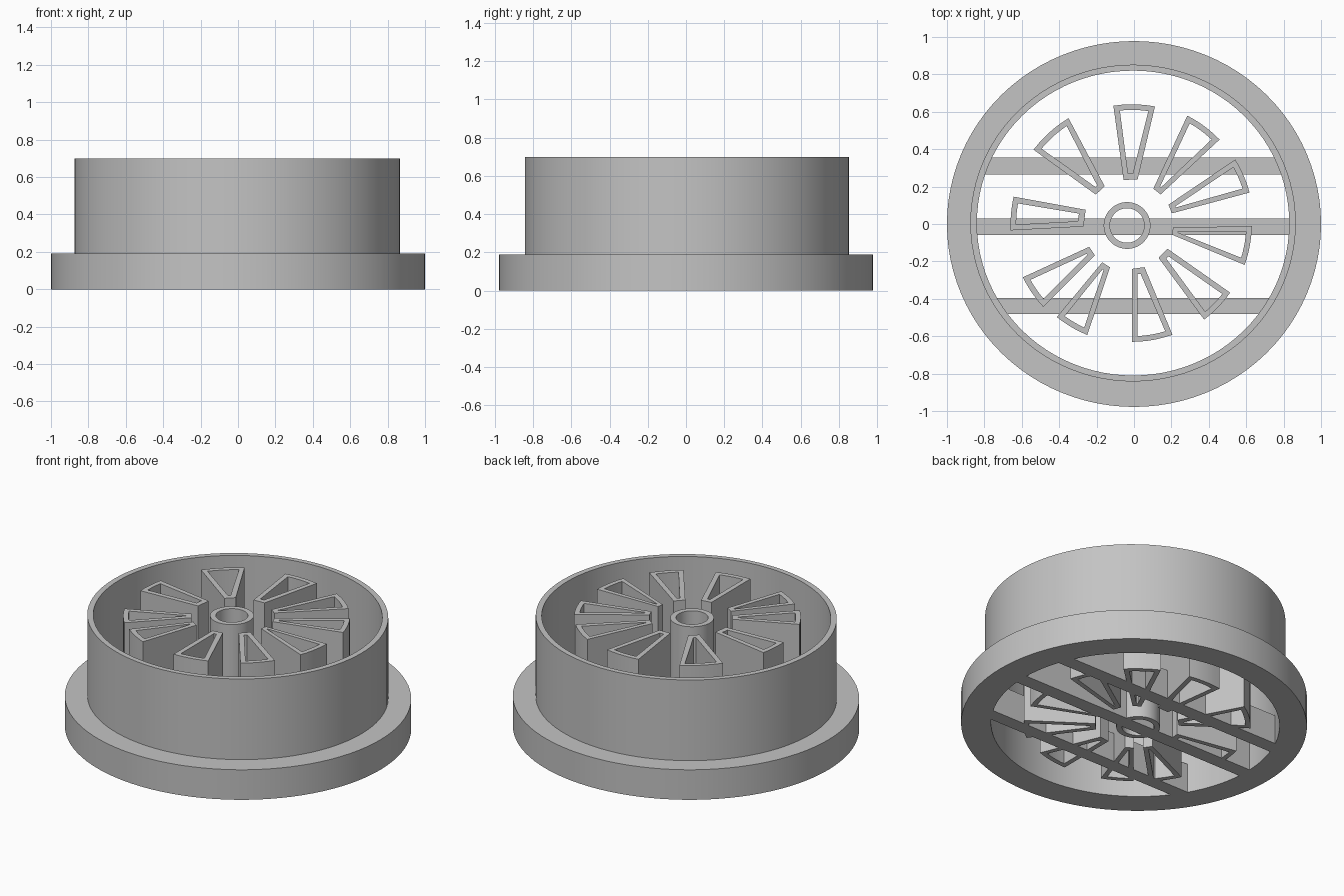
import bpy
import bmesh
from math import cos, sin, radians, sqrt, tau

cube = bpy.data.objects.get("Cube")
if cube:
    bpy.data.objects.remove(cube, do_unlink=True)

FLANGE_TOP, TOP = 0.19, 0.70
WALL = 0.03
SEGMENTS = 96
INNER_X, INNER_Y = 0.835, 0.815
CENTRE = (-0.005, 0.005)

grey = bpy.data.materials.new("light grey")
grey.use_nodes = True
colour = (0.55, 0.55, 0.55, 1)
grey.diffuse_color = colour
grey.node_tree.nodes["Principled BSDF"].inputs["Base Color"].default_value = colour


def finish(name, bm):
    """Turn a bmesh into a named grey object with smooth curved walls."""
    bmesh.ops.recalc_face_normals(bm, faces=bm.faces)
    mesh = bpy.data.meshes.new(name)
    bm.to_mesh(mesh)
    bm.free()
    mesh.materials.append(grey)
    obj = bpy.data.objects.new(name, mesh)
    bpy.context.collection.objects.link(obj)
    bpy.ops.object.select_all(action="DESELECT")
    obj.select_set(True)
    bpy.context.view_layer.objects.active = obj
    bpy.ops.object.shade_smooth_by_angle(angle=radians(30))


def hollow_prism(name, outer, inner, bottom, top):
    """Upright wall between two matching outlines, open through the middle."""
    bm = bmesh.new()
    loops = [[bm.verts.new((x, y, z)) for x, y in outline]
             for outline, z in ((outer, bottom), (outer, top), (inner, top), (inner, bottom))]
    count = len(outer)
    for k in range(4):
        a, b = loops[k], loops[(k + 1) % 4]
        for i in range(count):
            j = (i + 1) % count
            bm.faces.new((a[i], a[j], b[j], b[i]))
    finish(name, bm)


def ellipse(centre, rx, ry):
    steps = [tau * i / SEGMENTS for i in range(SEGMENTS)]
    return [(centre[0] + rx * cos(a), centre[1] + ry * sin(a)) for a in steps]


def wedge(outer_start, outer_end, inner_start, inner_end, r_in, r_out, inset):
    """Outline of a tapered spoke: outer arc and straight inner end."""
    def arc(start, end, radius, steps):
        shrink = min(inset / radius, radians(end - start) * 0.44)
        a, b = radians(start) + shrink, radians(end) - shrink
        return [(-0.01 + radius * cos(a + (b - a) * i / steps),
                 radius * sin(a + (b - a) * i / steps)) for i in range(steps + 1)]
    return (arc(outer_start, outer_end, r_out - inset, 5)
            + arc(inner_start, inner_end, r_in + inset, 1)[::-1])


# Base flange, upright rim and centre hub
hole = ellipse(CENTRE, INNER_X, INNER_Y)
hollow_prism("base_flange", ellipse((0, 0), 1, 0.978), hole, 0, FLANGE_TOP)
hollow_prism("rim", ellipse(CENTRE, 0.87, 0.847), hole, FLANGE_TOP, TOP)
hub_centre = (-0.037, -0.008)
hollow_prism("hub", ellipse(hub_centre, 0.125, 0.125),
             ellipse(hub_centre, 0.092, 0.092), 0, TOP)

# Hollow spokes, unevenly placed: outer angles, inner angles, inner and outer radius
spokes = [
    (79, 99, 83, 101, 0.24, 0.64),
    (44, 63, 46, 59, 0.22, 0.65),
    (15, 32, 15, 28, 0.22, 0.65),
    (-20, -1, -15, -5, 0.22, 0.64),
    (-53, -35, -52, -35, 0.23, 0.64),
    (-90, -70, -90, -74, 0.24, 0.63),
    (-129, -112, -128, -117, 0.26, 0.64),
    (-154, -137, -152, -140, 0.26, 0.65),
    (167, 183, 163, 183, 0.26, 0.65),
    (121, 143, 126, 141, 0.25, 0.66),
]
for number, spoke in enumerate(spokes, 1):
    hollow_prism(f"spoke_{number}", wedge(*spoke, 0), wedge(*spoke, WALL), 0, TOP)

# Cross bars under the spokes, ends let into the flange
bars = {"back_bar": (0.265, 0.355), "middle_bar": (-0.06, 0.03), "front_bar": (-0.48, -0.395)}
for name, (front, back) in bars.items():
    bm = bmesh.new()
    corners = []
    for y, sides in ((front, (-1, 1)), (back, (1, -1))):
        reach = INNER_X * sqrt(1 - ((y - CENTRE[1]) / INNER_Y) ** 2) + 0.01
        corners += [bm.verts.new((CENTRE[0] + side * reach, y, 0)) for side in sides]
    base = bm.faces.new(corners)
    raised = bmesh.ops.extrude_face_region(bm, geom=[base], use_keep_orig=True)["geom"]
    for v in raised:
        if isinstance(v, bmesh.types.BMVert):
            v.co.z = FLANGE_TOP - 0.005
    finish(name, bm)
